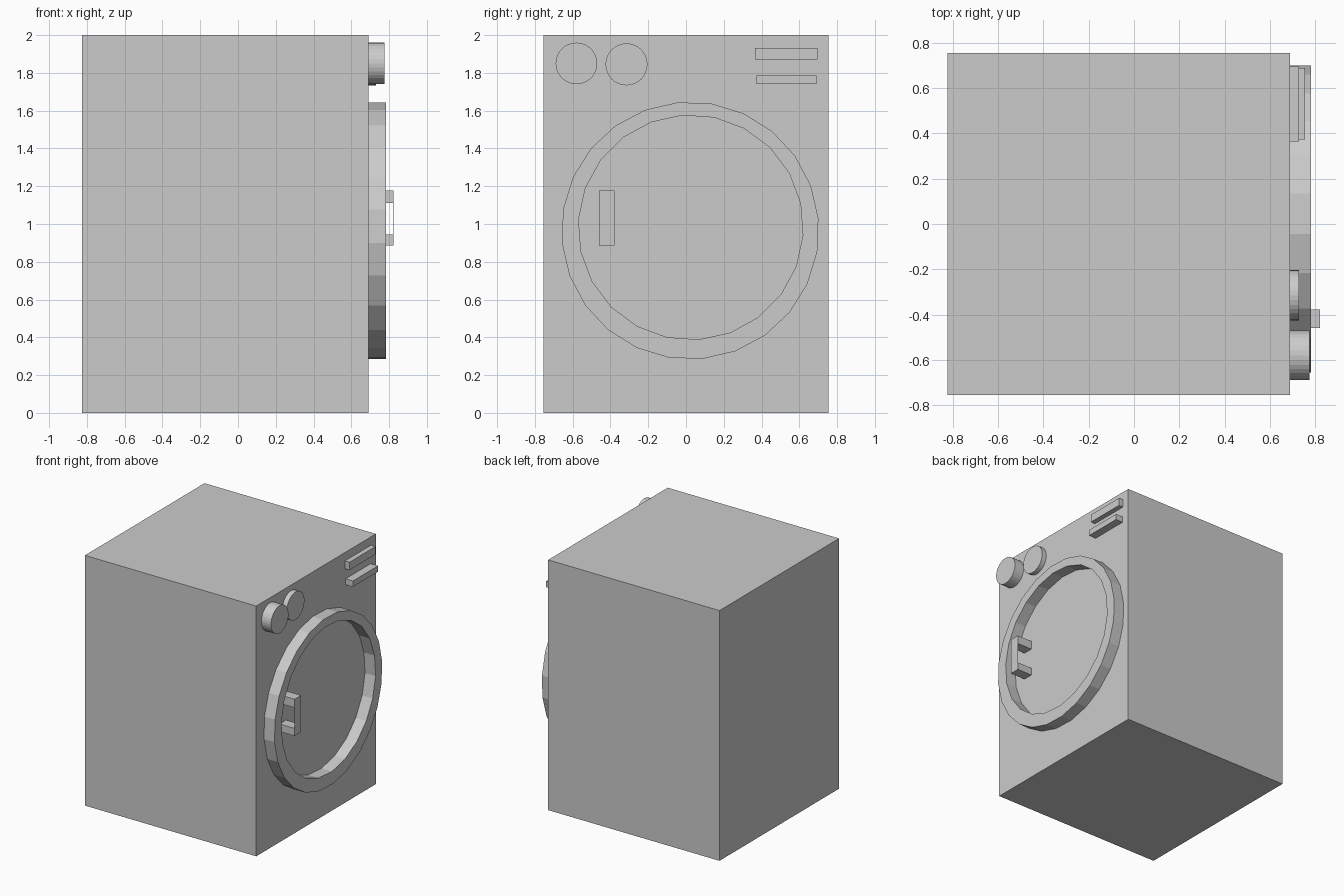
import bpy, bmesh, math
from mathutils import Vector, Matrix

cube = bpy.data.objects.get("Cube")
if cube:
    bpy.data.objects.remove(cube, do_unlink=True)

grey = bpy.data.materials.new("plain_grey")
grey.use_nodes = True
grey.diffuse_color = (0.6, 0.6, 0.6, 1)
grey.node_tree.nodes["Principled BSDF"].inputs["Base Color"].default_value = (0.6, 0.6, 0.6, 1)

FACE = 0.69  # x of the cabinet's door side


def finish(name, bm):
    bmesh.ops.recalc_face_normals(bm, faces=bm.faces)
    mesh = bpy.data.meshes.new(name)
    bm.to_mesh(mesh)
    bm.free()
    mesh.materials.append(grey)
    obj = bpy.data.objects.new(name, mesh)
    bpy.context.collection.objects.link(obj)
    return obj


def box(name, low, high):
    low, high = Vector(low), Vector(high)
    bm = bmesh.new()
    bmesh.ops.create_cube(bm, size=1, matrix=Matrix.Translation((low + high) / 2)
                          @ Matrix.Diagonal((high - low).to_4d()))
    return finish(name, bm)


def knob(name, y, z, radius, depth):
    bm = bmesh.new()
    place = Matrix.Translation((FACE + depth / 2, y, z)) @ Matrix.Rotation(math.pi / 2, 4, 'Y')
    bmesh.ops.create_cone(bm, cap_ends=True, segments=32, radius1=radius,
                          radius2=radius, depth=depth, matrix=place)
    return finish(name, bm)


def loop(bm, y, z, radius, sides, phase):
    verts = []
    for i in range(sides):
        a = math.radians(phase) + math.tau * i / sides
        verts.append(bm.verts.new((FACE, y + radius * math.cos(a), z + radius * math.sin(a))))
    return [bm.edges.new((verts[i - 1], verts[i])) for i in range(sides)]


# Cabinet
box("cabinet", (-0.825, -0.755, 0), (FACE, 0.755, 2))

# Door ring: slightly off-centre opening, extruded outward
bm = bmesh.new()
edges = loop(bm, 0.022, 0.965, 0.682, 24, 5.5) + loop(bm, 0.025, 0.982, 0.595, 22, -4)
bmesh.ops.triangle_fill(bm, edges=edges, use_beauty=True, normal=(1, 0, 0))
new = bmesh.ops.extrude_face_region(bm, geom=bm.faces[:], use_keep_orig=True)
bmesh.ops.translate(bm, vec=(0.093, 0, 0),
                    verts=[g for g in new["geom"] if isinstance(g, bmesh.types.BMVert)])
finish("door_ring", bm)

# Door handle: two posts joined by a thin plate
box("handle_upper_post", (FACE, -0.46, 1.11), (0.82, -0.378, 1.178))
box("handle_lower_post", (FACE, -0.46, 0.885), (0.82, -0.378, 0.945))
box("handle_plate", (0.82, -0.46, 0.885), (0.823, -0.378, 1.178))

# Control knobs
knob("large_knob", -0.58, 1.85, 0.11, 0.085)
knob("small_knob", -0.315, 1.845, 0.111, 0.04)

# Control bars
box("upper_bar", (FACE, 0.365, 1.87), (0.73, 0.695, 1.933))
box("lower_bar", (FACE, 0.373, 1.74), (0.755, 0.69, 1.787))
